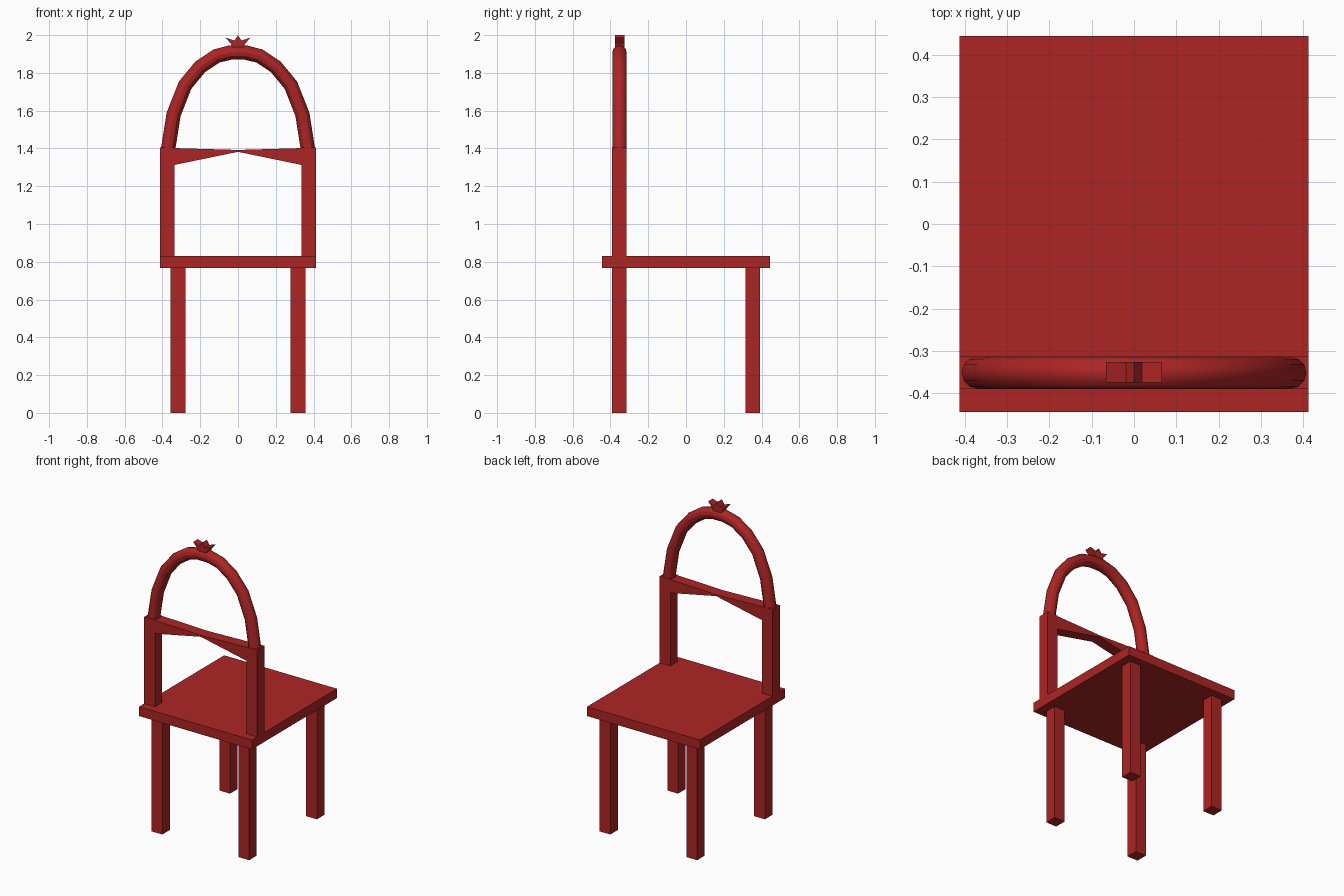
import bpy, bmesh
from mathutils import Vector

if "Cube" in bpy.data.objects:
    bpy.data.objects.remove(bpy.data.objects["Cube"])

red = bpy.data.materials.new("deep red")
red.diffuse_color = (0.42, 0.018, 0.018, 1)
red.use_nodes = True
red.node_tree.nodes["Principled BSDF"].inputs["Base Color"].default_value = red.diffuse_color


def finish(name, bm):
    bmesh.ops.recalc_face_normals(bm, faces=bm.faces)
    me = bpy.data.meshes.new(name)
    bm.to_mesh(me)
    bm.free()
    me.materials.append(red)
    ob = bpy.data.objects.new(name, me)
    bpy.context.collection.objects.link(ob)
    return ob


def box(name, lo, hi):
    lo, hi = Vector(lo), Vector(hi)
    bm = bmesh.new()
    bmesh.ops.create_cube(bm, size=1)
    for v in bm.verts:
        v.co = (lo + hi) / 2 + v.co * (hi - lo)
    return finish(name, bm)


def prism(name, profile, y0, y1):
    """Extrude an x-z outline along y."""
    bm = bmesh.new()
    face = bm.faces.new([bm.verts.new((x, y0, z)) for x, z in profile])
    ext = bmesh.ops.extrude_face_region(bm, geom=[face])["geom"]
    verts = [g for g in ext if isinstance(g, bmesh.types.BMVert)]
    bmesh.ops.translate(bm, verts=verts, vec=(0, y1 - y0, 0))
    return finish(name, bm)


# Seat
box("seat", (-0.413, -0.445, 0.768), (0.413, 0.445, 0.83))

# Legs and back posts
for s, side in ((-1, "left"), (1, "right")):
    for t, end in ((-1, "front"), (1, "rear")):
        c = (s * 0.318, t * 0.354)
        box(f"{end}_{side}_leg", (c[0] - 0.039, c[1] - 0.039, 0),
            (c[0] + 0.039, c[1] + 0.039, 0.77))
    box(f"{side}_back_post", (s * 0.374 - 0.039, -0.391, 0.828),
        (s * 0.374 + 0.039, -0.314, 1.404))

# Crossbar, pinched thin in the middle
prism("back_crossbar", [(-0.34, 1.312), (0, 1.382), (0.34, 1.312),
                        (0.34, 1.402), (0, 1.392), (-0.34, 1.402)], -0.390, -0.315)

# Arched tube
half = [(0.371, 1.39), (0.341, 1.58), (0.28, 1.735), (0.2, 1.832),
        (0.115, 1.889), (0.04, 1.908)]
path = [(-x, z) for x, z in half] + half[::-1]
curve = bpy.data.curves.new("arch_path", "CURVE")
curve.dimensions = "3D"
curve.bevel_depth = 0.038
curve.bevel_resolution = 4
curve.use_fill_caps = True
spline = curve.splines.new("POLY")
spline.points.add(len(path) - 1)
for p, (x, z) in zip(spline.points, path):
    p.co = (x, -0.352, z, 1)
curve.materials.append(red)
arch = bpy.data.objects.new("back_arch", curve)
bpy.context.collection.objects.link(arch)
bpy.context.view_layer.objects.active = arch
arch.select_set(True)
bpy.ops.object.convert(target="MESH")
bpy.ops.object.shade_smooth_by_angle()

# Small crown on top of the arch
prism("crown_finial", [(-0.03, 1.935), (0.03, 1.935), (0.036, 1.952), (0.066, 1.987),
                       (0.019, 1.971), (0, 2.0), (-0.019, 1.971),
                       (-0.066, 1.987), (-0.036, 1.952)], -0.375, -0.326)
